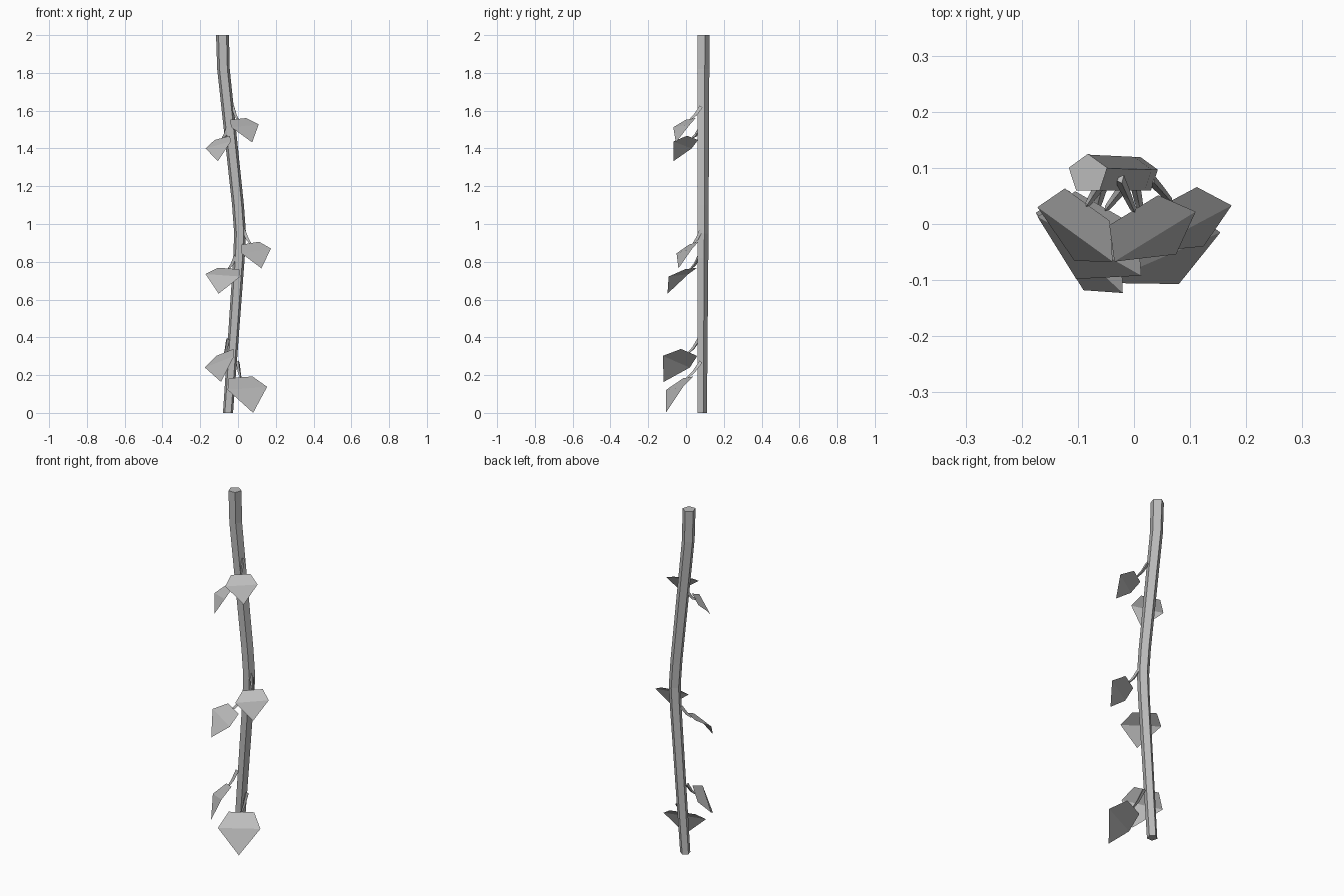
import bpy
import bmesh
from math import sin, cos, tau
from mathutils import Vector

default_cube = bpy.data.objects.get("Cube")
if default_cube:
    bpy.data.objects.remove(default_cube, do_unlink=True)

# Single flat colour
grey = bpy.data.materials.new("plain grey")
grey.use_nodes = True
grey.diffuse_color = (0.5, 0.5, 0.5, 1)
grey.node_tree.nodes["Principled BSDF"].inputs["Base Color"].default_value = grey.diffuse_color


def finish(bm, name):
    """Turn a bmesh into a named, flat-shaded object."""
    mesh = bpy.data.meshes.new(name)
    bm.to_mesh(mesh)
    bm.free()
    mesh.materials.append(grey)
    obj = bpy.data.objects.new(name, mesh)
    bpy.context.collection.objects.link(obj)
    return obj


def tube(name, rings):
    """Skin a list of point rings into a capped tube."""
    bm = bmesh.new()
    loops = [[bm.verts.new(p) for p in ring] for ring in rings]
    count = len(loops[0])
    for low, high in zip(loops, loops[1:]):
        for i in range(count):
            j = (i + 1) % count
            bm.faces.new((low[i], low[j], high[j], high[i]))
    bm.faces.new(loops[0])
    bm.faces.new(loops[-1])
    bmesh.ops.recalc_face_normals(bm, faces=bm.faces)
    return finish(bm, name)


def circle(center, radius, side, up, count):
    return [center + radius * (sin(tau * i / count) * side + cos(tau * i / count) * up)
            for i in range(count)]


# Stem: five-sided, gently bent, its front face flush at one depth
X, Y, Z = Vector((1, 0, 0)), Vector((0, 1, 0)), Vector((0, 0, 1))
FRONT = 0.06
stem_path = [(0, -0.053, 0.028), (0.82, 0.005, 0.032), (0.95, 0.011, 0.033),
             (1.1, 0, 0.033), (1.82, -0.077, 0.035), (2, -0.082, 0.036)]
tube("stem", [circle(Vector((x, FRONT + r * cos(tau / 10), z)), r, X, Y, 5)
              for z, x, r in stem_path])


def leaf(name, root, outer, inner, tip):
    """A leaf folded across its widest line, hung on a thin stalk."""
    root, outer, inner, tip = map(Vector, (root, outer, inner, tip))
    fold = (outer + inner) / 2
    drop = tip - fold
    back = (outer - inner).cross(drop).normalized()
    if back.y < 0:
        back = -back
    top = fold - 0.6 * drop + 0.36 * drop.length * back
    half = 0.3 * (outer - inner)

    bm = bmesh.new()
    a, b, t, top_a, top_b = [bm.verts.new(p) for p in
                             (outer, inner, tip, top + half, top - half)]
    faces = [bm.faces.new((a, b, t)), bm.faces.new((a, top_a, top_b, b))]
    bmesh.ops.recalc_face_normals(bm, faces=faces)
    faces[0].normal_update()
    if faces[0].normal.dot(back) > 0:
        bmesh.ops.reverse_faces(bm, faces=faces)
    finish(bm, name)

    # Stalk: three-sided, sagging a little before it meets the leaf
    axis = (top - root).normalized()
    side = axis.cross(Z).normalized()
    up = side.cross(axis)
    middle = root.lerp(top, 0.55) - 0.008 * Z
    tube(name + "_stalk", [circle(p, r, side, up, 3) for p, r in
                           ((root, 0.011), (middle, 0.009), (top, 0.006))])


# Leaves: stalk root, outer corner, inner corner, tip
leaf("lower_left_leaf", (0.0, 0.08, 0.27), (0.154, -0.015, 0.138),
     (-0.055, -0.105, 0.122), (0.08, -0.107, 0.0))
leaf("lower_right_leaf", (-0.055, 0.07, 0.39), (-0.175, 0.02, 0.24),
     (-0.02, -0.123, 0.302), (-0.09, -0.118, 0.164))
leaf("middle_left_leaf", (0.03, 0.08, 0.97), (0.174, 0.033, 0.87),
     (0.018, -0.05, 0.845), (0.124, -0.04, 0.765))
leaf("middle_right_leaf", (-0.015, 0.07, 0.83), (-0.172, 0.013, 0.735),
     (0.013, -0.092, 0.722), (-0.103, -0.098, 0.631))
leaf("upper_left_leaf", (-0.025, 0.08, 1.62), (0.11, 0.022, 1.528),
     (-0.035, -0.067, 1.512), (0.075, -0.054, 1.432))
leaf("upper_right_leaf", (-0.06, 0.07, 1.5), (-0.172, 0.03, 1.4),
     (-0.038, -0.067, 1.437), (-0.106, -0.066, 1.333))
